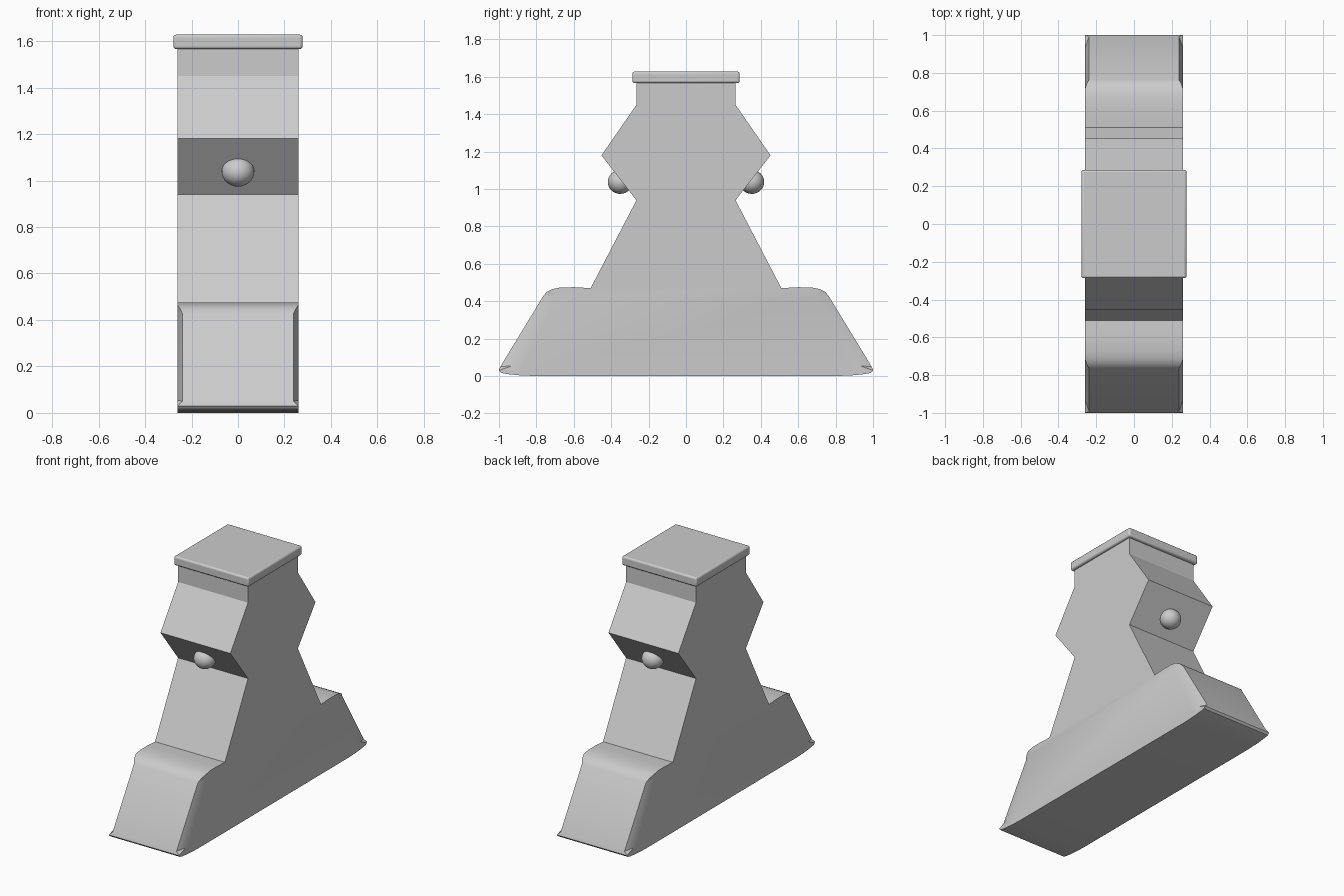
import bpy, bmesh

if "Cube" in bpy.data.objects:
    bpy.data.objects.remove(bpy.data.objects["Cube"])

W = 0.26  # half width of the body

# Right half of the side profile, bottom to top:
# (y, z, half width at the rim, flat side's own (y, z) where the edge is chamfered)
half = [
    (0.80, 0.000, W, None), (0.89, 0.004, W, None), (0.96, 0.011, W, None),
    (0.988, 0.017, W, None), (1.0, 0.030, W, None),
    (0.993, 0.050, 0.238, (0.93, 0.055)), (0.765, 0.425, 0.238, (0.70, 0.425)),
    (0.745, 0.450, 0.25, (0.715, 0.448)), (0.715, 0.465, W, None),
    (0.67, 0.474, W, None), (0.60, 0.475, W, None), (0.51, 0.470, W, None),
    (0.265, 0.94, W, None), (0.452, 1.18, W, None),
    (0.265, 1.45, W, None), (0.265, 1.575, W, None),
]
mirrored = [(-y, z, w, (-q[0], q[1]) if q else None) for y, z, w, q in reversed(half)]
profile = half + mirrored

# Body: rim strip, chamfer strips and flat sides
bm = bmesh.new()
outer, inner = {}, {}
for s in (-1, 1):
    outer[s] = [bm.verts.new((s * w, y, z)) for y, z, w, q in profile]
    inner[s] = [bm.verts.new((s * W, *p[3])) if p[3] else o
                for p, o in zip(profile, outer[s])]
n = len(profile)
for i in range(n):
    j = (i + 1) % n
    bm.faces.new((outer[-1][i], outer[-1][j], outer[1][j], outer[1][i]))
    for s in (-1, 1):
        ring = list(dict.fromkeys((outer[s][i], outer[s][j], inner[s][j], inner[s][i])))
        if len(ring) > 2:
            bm.faces.new(ring)
for s in (-1, 1):
    bm.faces.new(inner[s])
bmesh.ops.recalc_face_normals(bm, faces=bm.faces[:])
mesh = bpy.data.meshes.new("body")
bm.to_mesh(mesh)
bm.free()
body = bpy.data.objects.new("body", mesh)
bpy.context.collection.objects.link(body)
bpy.context.view_layer.objects.active = body
body.select_set(True)
bpy.ops.object.shade_smooth_by_angle(angle=0.5)
body.select_set(False)

# Top cap with rounded edges
bpy.ops.mesh.primitive_cube_add(size=1, location=(0, 0, 1.597))
cap = bpy.context.object
cap.name = "top_cap"
cap.scale = (0.556, 0.574, 0.062)
bpy.ops.object.transform_apply(location=False, rotation=False, scale=True)
bevel = cap.modifiers.new("Bevel", 'BEVEL')
bevel.width = 0.012
bevel.segments = 3
bpy.ops.object.shade_smooth_by_angle(angle=0.5)

# Round knobs, front and back
for name, s in (("front_knob", -1), ("back_knob", 1)):
    bpy.ops.mesh.primitive_uv_sphere_add(segments=32, ring_count=16, radius=1,
                                         location=(0, s * 0.352, 1.038))
    knob = bpy.context.object
    knob.name = name
    knob.scale = (0.07, 0.066, 0.064)
    bpy.ops.object.shade_smooth()
